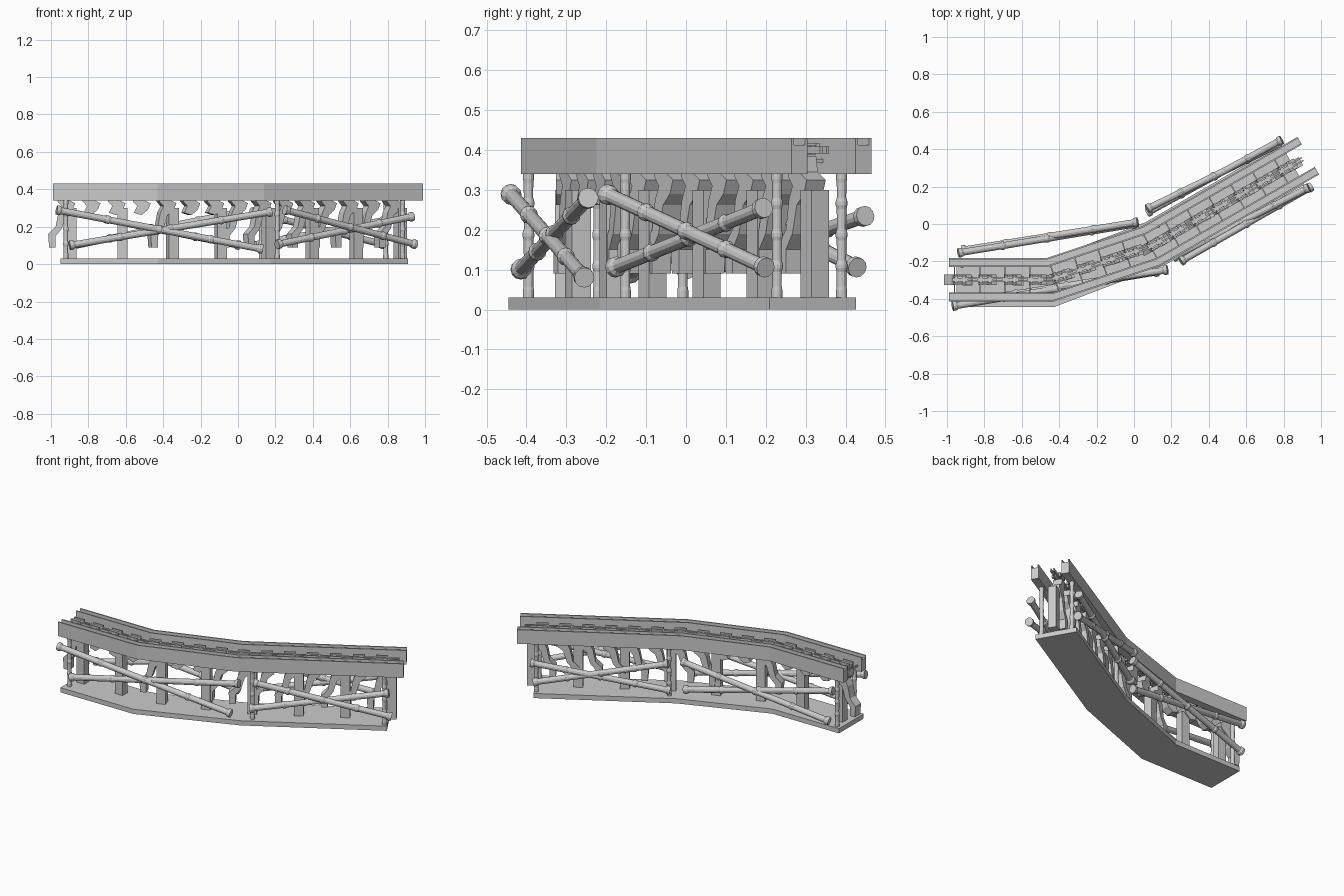
import bpy, bmesh, math
from mathutils import Vector, Matrix

if "Cube" in bpy.data.objects:
    bpy.data.objects.remove(bpy.data.objects["Cube"])

CENTRE = [(-0.99, -0.298), (-0.448, -0.298), (0.0925, -0.118), (0.932, 0.365)]
BASE = [(-0.95, -0.445), (-0.43, -0.445), (0.17, -0.217), (0.91, 0.21)]
Z = Vector((0, 0, 1))


def finish(bm, name):
    bmesh.ops.recalc_face_normals(bm, faces=bm.faces[:])
    me = bpy.data.meshes.new(name)
    bm.to_mesh(me)
    bm.free()
    ob = bpy.data.objects.new(name, me)
    bpy.context.collection.objects.link(ob)
    return ob


def miters(path):
    pts = [Vector(p) for p in path]
    out = []
    for i, p in enumerate(pts):
        a = (pts[i] - pts[i - 1]).normalized() if i else (pts[1] - pts[0]).normalized()
        b = (pts[i + 1] - pts[i]).normalized() if i < len(pts) - 1 else a
        n = (Vector((-a.y, a.x)) + Vector((-b.y, b.x))).normalized()
        out.append((p, n / n.dot(Vector((-a.y, a.x)))))
    return out


def sweep(name, path, profile):
    """Sweep a (sideways, height) profile along a mitred ground path."""
    bm = bmesh.new()
    rings = [[bm.verts.new((*(p + n * d), z)) for d, z in profile] for p, n in miters(path)]
    k = len(profile)
    for r, s in zip(rings, rings[1:]):
        for j in range(k):
            bm.faces.new((r[j], r[(j + 1) % k], s[(j + 1) % k], s[j]))
    bm.faces.new(rings[0])
    bm.faces.new(rings[-1])
    return finish(bm, name)


def bamboo(name, a, b, r, nodes, flare, sides=12):
    """Pole with raised joints and slightly waisted sections between them."""
    a, b = Vector(a), Vector(b)
    ax = b - a
    e = 0.007 / ax.length
    prof = [(0, r * flare), (2.5 * e, r * flare), (4 * e, r * 1.05)]
    for i in range(1, nodes + 1):
        t = i / (nodes + 1)
        prof += [(t - 2 * e, r * 1.05), (t - e * .6, r * 1.28), (t + e * .6, r * 1.28), (t + 2 * e, r * 1.02)]
    prof += [(1 - 4 * e, r * 1.05), (1 - 2.5 * e, r * flare), (1, r * flare)]
    q = ax.to_track_quat('Z', 'Y')
    bm = bmesh.new()
    rings = []
    for t, rad in prof:
        rings.append([bm.verts.new(a + ax * t + q @ Vector((rad * math.cos(2 * math.pi * j / sides),
                      rad * math.sin(2 * math.pi * j / sides), 0))) for j in range(sides)])
    for u, v in zip(rings, rings[1:]):
        for j in range(sides):
            bm.faces.new((u[j], u[(j + 1) % sides], v[(j + 1) % sides], v[j]))
    bm.faces.new(rings[0])
    bm.faces.new(rings[-1])
    return finish(bm, name)


def along(dist):
    """Frame (matrix) at a distance along the centre line."""
    pts = [Vector((*p, 0)) for p in CENTRE]
    for a, b in zip(pts, pts[1:]):
        d = b - a
        if dist <= d.length or b is pts[-1]:
            u = d.normalized()
            return Matrix.Translation(a + u * dist) @ Matrix.Rotation(math.atan2(u.y, u.x), 4, 'Z')
        dist -= d.length


def add_box(bm, m, c, s):
    bmesh.ops.create_cube(bm, size=1, matrix=m @ Matrix.Translation(c) @ Matrix.Diagonal((*s, 1)))


def add_plate(bm, m, outline, w):
    """Extrude an outline in the travel/height plane across the trough."""
    f = [bm.verts.new(m @ Vector((x, -w / 2, z))) for x, z in outline]
    g = [bm.verts.new(m @ Vector((x, w / 2, z))) for x, z in outline]
    bm.faces.new(f)
    bm.faces.new(g[::-1])
    for i in range(len(f)):
        j = (i + 1) % len(f)
        bm.faces.new((f[i], g[i], g[j], f[j]))


# base slab
sweep("base_slab", BASE, [(0, 0), (0.25, 0), (0.25, 0.03), (0, 0.03)])

# grooved side rails
U = [(.069, .34), (.116, .34), (.116, .43), (.108, .43), (.108, .412), (.077, .412), (.077, .43), (.069, .43)]
sweep("back_rail", CENTRE, U)
sweep("front_rail", CENTRE, [(-d, z) for d, z in U])

# upright posts
for i, (x, y) in enumerate([(-.92, -.395), (-.92, -.22), (.21, -.152), (.125, -.008), (.88, .228), (.79, .39)]):
    bamboo(f"post_{i}", (x, y, .03), (x, y, .345), .0115, 3, 1.2)

# crossed braces, front then back
BRACES = [((-.97, -.44, .29), (.13, -.255, .08)), ((-.90, -.415, .10), (.18, -.245, .28)),
          ((.25, -.20, .29), (.95, .20, .105)), ((.21, -.18, .105), (.935, .195, .255)),
          ((.02, .01, .28), (-.92, -.14, .09)), ((.01, 0, .10), (-.94, -.155, .285)),
          ((.79, .45, .235), (.07, .06, .10)), ((.78, .43, .105), (.07, .08, .28))]
for i, (a, b) in enumerate(BRACES):
    bamboo(f"brace_{i}", a, b, .0175, 3, 1.45)

# inner planks standing on the base
bm = bmesh.new()
for i in range(8):
    m = along(.10 + i * .272)
    if i < 8 and .10 + i * .272 < 2.03:
        add_box(bm, m, (0, -.005, .165), (.055, .05, .27))
finish(bm, "inner_planks")

# drive chain with cross pins, and hanging bent paddles
chain, paddles, ties = bmesh.new(), bmesh.new(), bmesh.new()
TOP = [(-.03, .385), (.012, .385), (.02, .345), (.06, .325), (.045, .29), (.01, .262), (-.03, .275),
       (-.012, .31), (-.035, .335)]
LOW = [(.01, .262), (-.012, .19), (-.045, .15), (-.045, .09), (-.08, .09), (-.085, .16), (-.045, .20), (-.03, .275)]
for i in range(15):
    m = along(.06 + i * .1345)
    add_box(chain, m, (0, 0, .40), (.085, .018, .022))
    for s in (-1, 1):
        add_box(chain, m, (s * .022, 0, .40), (.016, .058, .014))
        add_box(chain, m, (0, s * .019, .405), (.07, .009, .026))
        add_box(chain, m, (.067, s * .009, .40), (.07, .008, .018))
    add_box(ties, m, (-.03, 0, .372), (.007, .145, .010))
    add_plate(paddles, m, TOP, .055)
    if i in (0, 4) or i > 6:
        add_plate(paddles, m, LOW, .055)
finish(chain, "drive_chain")
finish(ties, "rail_crossbars")
finish(paddles, "hanging_paddles")
